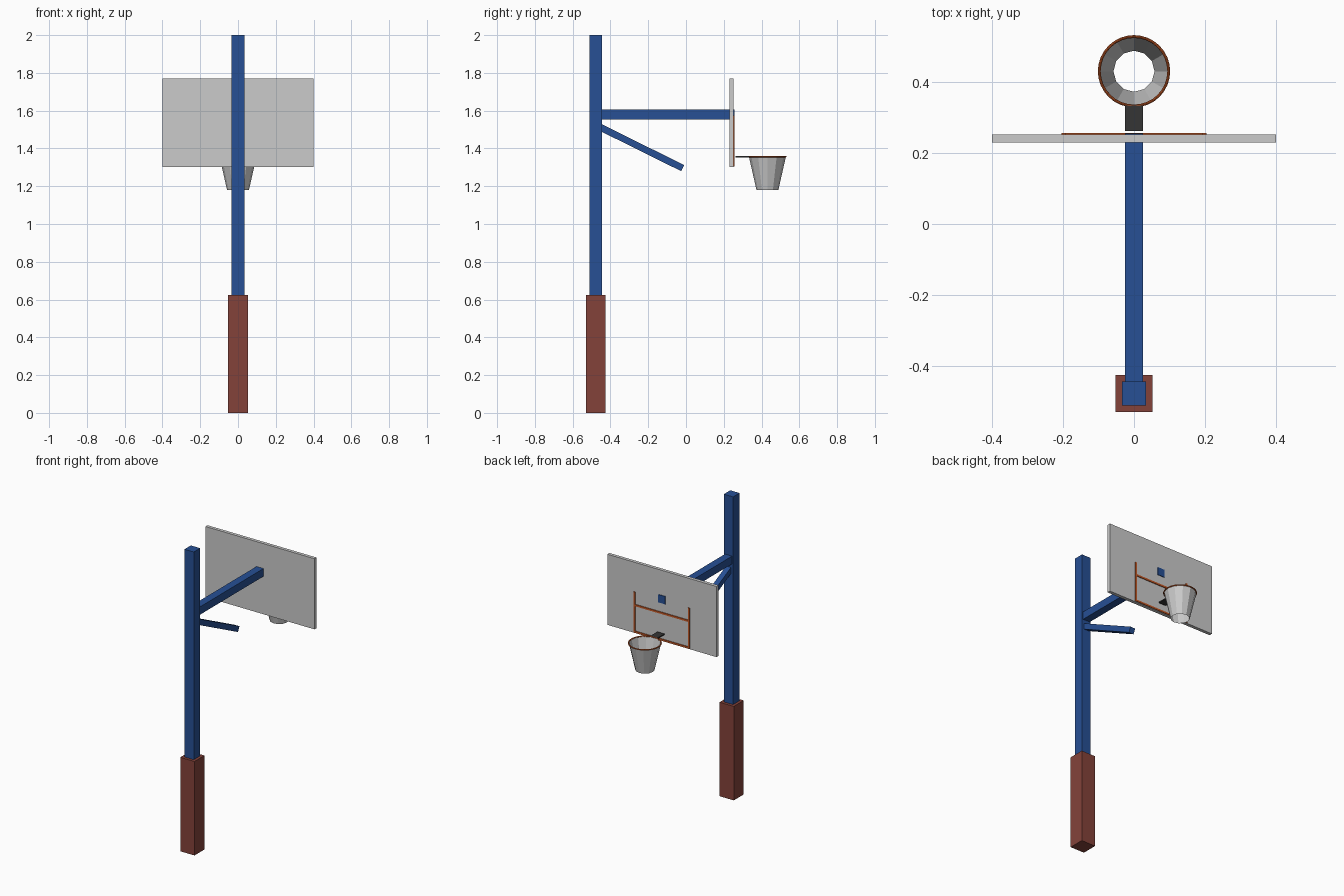
import bpy, bmesh, math
from mathutils import Vector

if "Cube" in bpy.data.objects:
    bpy.data.objects.remove(bpy.data.objects["Cube"])


def material(name, rgb):
    m = bpy.data.materials.new(name)
    m.diffuse_color = (*rgb, 1)
    m.use_nodes = True
    m.node_tree.nodes["Principled BSDF"].inputs["Base Color"].default_value = m.diffuse_color
    return m


BLUE = material("blue_paint", (0.02, 0.08, 0.30))
RED = material("red_padding", (0.23, 0.055, 0.042))
ORANGE = material("orange_paint", (0.55, 0.10, 0.02))
DARK = material("dark_steel", (0.035, 0.035, 0.035))


def box(name, x, y, z, mat=None):
    """Box from (min, max) ranges on each axis."""
    bpy.ops.mesh.primitive_cube_add(size=1, location=[sum(r) / 2 for r in (x, y, z)])
    o = bpy.context.object
    o.name = name
    o.scale = [r[1] - r[0] for r in (x, y, z)]
    if mat:
        o.data.materials.append(mat)
    return o


# Post and its padded base
box("base_padding", (-0.052, 0.052), (-0.53, -0.426), (0, 0.623), RED)
box("post", (-0.034, 0.034), (-0.512, -0.445), (0.6, 2.0), BLUE)

# Horizontal arm, its end shows through the board
box("support_arm", (-0.026, 0.026), (-0.46, 0.256), (1.553, 1.605), BLUE)

# Sloping brace under the arm
a, b = Vector((0, -0.47, 1.52)), Vector((0, -0.018, 1.296))
d = b - a
brace = box("brace", (-0.018, 0.018), (0, d.length), (-0.018, 0.018), BLUE)
brace.location = (a + b) / 2
brace.rotation_euler.x = math.atan2(d.z, d.y)

# Backboard
box("backboard", (-0.4, 0.4), (0.23, 0.252), (1.302, 1.77))

# Painted target lines
line_y = (0.25, 0.257)
for side, s in (("left", -1), ("right", 1)):
    box("target_line_" + side, (s * 0.199 - 0.006, s * 0.199 + 0.006), line_y, (1.305, 1.575), ORANGE)
for level, z in (("top", 1.488), ("bottom", 1.311)):
    box("target_line_" + level, (-0.2, 0.2), line_y, (z - 0.006, z + 0.006), ORANGE)

# Rim bracket
box("rim_bracket", (-0.026, 0.026), (0.263, 0.334), (1.353, 1.361), DARK)

# Rim
HOOP_Y, RIM_Z = 0.431, 1.357
bpy.ops.mesh.primitive_torus_add(location=(0, HOOP_Y, RIM_Z), major_radius=0.098,
                                 minor_radius=0.004, major_segments=32, minor_segments=8)
rim = bpy.context.object
rim.name = "rim"
rim.data.materials.append(ORANGE)
bpy.ops.object.shade_smooth_by_angle()

# Net: open tapered tube
bm = bmesh.new()
bmesh.ops.create_cone(bm, cap_ends=False, segments=12, radius1=0.058, radius2=0.098, depth=0.177)
mesh = bpy.data.meshes.new("net")
bm.to_mesh(mesh)
bm.free()
net = bpy.data.objects.new("net", mesh)
net.location = (0, HOOP_Y, RIM_Z - 0.177 / 2)
bpy.context.collection.objects.link(net)
